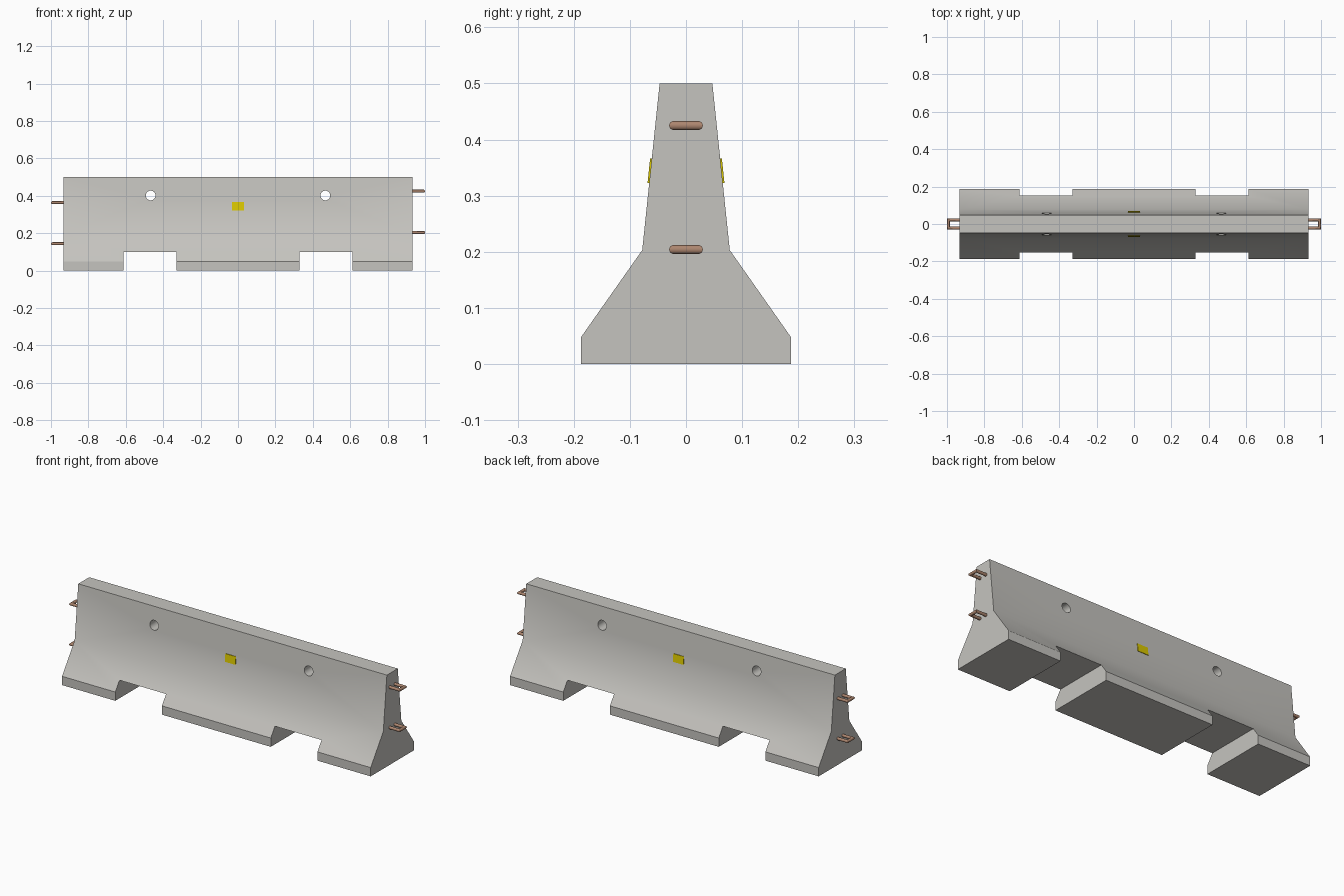
import bpy, bmesh, math
from mathutils import Vector

if "Cube" in bpy.data.objects:
    bpy.data.objects.remove(bpy.data.objects["Cube"])


def material(name, rgb):
    m = bpy.data.materials.new(name)
    m.diffuse_color = (*rgb, 1)
    m.use_nodes = True
    m.node_tree.nodes["Principled BSDF"].inputs["Base Color"].default_value = m.diffuse_color
    return m


concrete = material("concrete grey", (0.56, 0.55, 0.52))
rust = material("rusty steel", (0.42, 0.24, 0.16))
yellow = material("reflector yellow", (0.70, 0.57, 0.0))


def finish(name, bm, mat):
    bmesh.ops.recalc_face_normals(bm, faces=bm.faces)
    me = bpy.data.meshes.new(name)
    bm.to_mesh(me)
    bm.free()
    me.materials.append(mat)
    ob = bpy.data.objects.new(name, me)
    bpy.context.collection.objects.link(ob)
    return ob


def smooth(ob):
    bpy.ops.object.select_all(action='DESELECT')
    ob.select_set(True)
    bpy.context.view_layer.objects.active = ob
    bpy.ops.object.shade_smooth_by_angle(angle=math.radians(30))


def prism(name, outline, direction, mat):
    """Extrude a closed outline of 3D points."""
    bm = bmesh.new()
    f = bm.faces.new([bm.verts.new(p) for p in outline])
    ext = bmesh.ops.extrude_face_region(bm, geom=[f])
    bmesh.ops.translate(bm, vec=direction,
                        verts=[v for v in ext["geom"] if isinstance(v, bmesh.types.BMVert)])
    return finish(name, bm, mat)


# Concrete body: stepped wedge profile run along x
END = 0.933
half = [(0.187, 0), (0.187, 0.048), (0.078, 0.203), (0.047, 0.5)]
profile = half + [(-y, z) for y, z in reversed(half)]
body = prism("barrier_body", [(-END, y, z) for y, z in profile], (2 * END, 0, 0), concrete)

# Cutters: two forklift notches and two lifting holes
cutters = []
for s in (-1, 1):
    a, b = s * 0.329, s * 0.611
    cutters.append(prism("notch_cutter",
                         [(a, -0.3, -0.1), (b, -0.3, -0.1), (b, -0.3, 0.099), (a, -0.3, 0.099)],
                         (0, 0.6, 0), concrete))
    ring = [(s * 0.467 + 0.026 * math.cos(t), -0.3, 0.402 + 0.026 * math.sin(t))
            for t in (2 * math.pi * i / 32 for i in range(32))]
    cutters.append(prism("hole_cutter", ring, (0, 0.6, 0), concrete))
bpy.context.view_layer.objects.active = body
for c in cutters:
    c.hide_render = True
    mod = body.modifiers.new("cut", 'BOOLEAN')
    mod.operation = 'DIFFERENCE'
    mod.solver = 'EXACT'
    mod.object = c
    bpy.ops.object.modifier_apply(modifier=mod.name)
for c in cutters:
    bpy.data.objects.remove(c)
smooth(body)


# Steel connecting loops: round bar swept along a square U with mitred corners
def loop(name, side, z, r=0.008, w=0.022, sides=16):
    path = [((0.91, -w), (0, -1)), ((1 - r, -w), (1, -1)),
            ((1 - r, w), (1, 1)), ((0.91, w), (0, 1))]
    bm = bmesh.new()
    rings = []
    for (x, y), (nx, ny) in path:
        ring = []
        for i in range(sides):
            t = 2 * math.pi * i / sides
            c = r * math.cos(t)
            ring.append(bm.verts.new((side * (x + nx * c), y + ny * c, z + r * math.sin(t))))
        rings.append(ring)
    for p, q in zip(rings, rings[1:]):
        for i in range(sides):
            j = (i + 1) % sides
            bm.faces.new((p[i], p[j], q[j], q[i]))
    bm.faces.new(rings[0])
    bm.faces.new(rings[-1])
    smooth(finish(name, bm, rust))


for side, label, heights in ((1, "right", (0.425, 0.204)), (-1, "left", (0.364, 0.144))):
    for z, level in zip(heights, ("upper", "lower")):
        loop(f"{label}_{level}_loop", side, z)


# Reflector plates lying on the sloped upper faces
def face_y(z):
    return 0.078 - (z - 0.203) * (0.078 - 0.047) / (0.5 - 0.203)


for s, label in ((-1, "front"), (1, "back")):
    lo, hi, hw = 0.323, 0.366, 0.032
    pts = [(x, s * (face_y(z) - 0.001), z) for x, z in ((-hw, lo), (hw, lo), (hw, hi), (-hw, hi))]
    prism(f"{label}_reflector", pts, (0, s * 0.004, 0), yellow)
